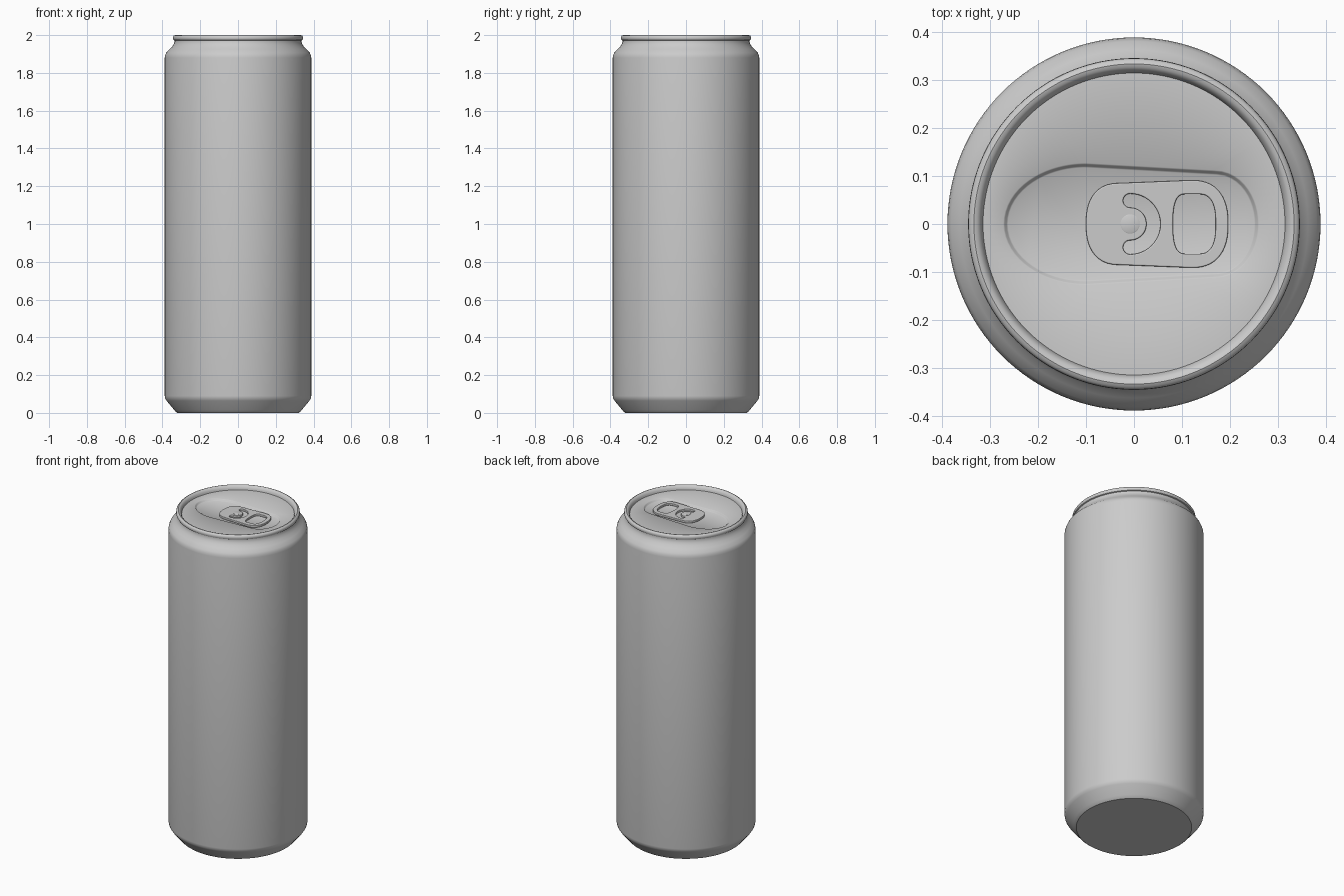
import bpy, bmesh, math

if "Cube" in bpy.data.objects:
    bpy.data.objects.remove(bpy.data.objects["Cube"])

N = 128
LID_Z, FLOOR_Z = 1.975, 1.963

metal = bpy.data.materials.new("brushed_grey_metal")
metal.diffuse_color = (0.6, 0.6, 0.6, 1)
metal.use_nodes = True
metal.node_tree.nodes["Principled BSDF"].inputs["Base Color"].default_value = metal.diffuse_color


def finish(ob, angle=35):
    ob.data.materials.clear()
    ob.data.materials.append(metal)
    bpy.ops.object.select_all(action='DESELECT')
    ob.select_set(True)
    bpy.context.view_layer.objects.active = ob
    bpy.ops.object.shade_smooth_by_angle(angle=math.radians(angle))


def rounded_outline(x0, a0, h0, x1, a1, h1, cx, n=N, p=2.0):
    """Tapered slot: straight sides from x0 to x1, superelliptic ends a0 and a1 long."""
    def inside(x, y):
        if x < x0:
            return ((x0 - x) / a0) ** p + (abs(y) / h0) ** p < 1
        if x > x1:
            return ((x - x1) / a1) ** p + (abs(y) / h1) ** p < 1
        return abs(y) < h0 + (h1 - h0) * (x - x0) / (x1 - x0)
    pts = []
    for i in range(n):
        t = 2 * math.pi * i / n
        lo, hi = 0.0, 1.0
        for _ in range(30):
            r = (lo + hi) / 2
            if inside(cx + r * math.cos(t), r * math.sin(t)):
                lo = r
            else:
                hi = r
        pts.append((cx + lo * math.cos(t), lo * math.sin(t)))
    return pts


def circle(r, n=N):
    return [(r * math.cos(2 * math.pi * i / n), r * math.sin(2 * math.pi * i / n)) for i in range(n)]


def loft(name, rings):
    """Skin a stack of (outline, z) rings and cap both ends."""
    bm = bmesh.new()
    loops = [[bm.verts.new((x, y, z)) for x, y in pts] for pts, z in rings]
    for a, b in zip(loops, loops[1:]):
        n = len(a)
        for i in range(n):
            j = (i + 1) % n
            bm.faces.new((a[i], a[j], b[j], b[i]))
    bm.faces.new(loops[0][::-1])
    bm.faces.new(loops[-1])
    me = bpy.data.meshes.new(name)
    bm.to_mesh(me)
    bm.free()
    ob = bpy.data.objects.new(name, me)
    bpy.context.collection.objects.link(ob)
    return ob


# can: base, wall, shoulder, rolled rim, then the lid with its pressed recess
profile = [(0.322, 0), (0.33, 0.006), (0.338, 0.016), (0.378, 0.064), (0.386, 0.077), (0.388, 0.09),
           (0.388, 1.88), (0.386, 1.893), (0.380, 1.907), (0.362, 1.925), (0.348, 1.94),
           (0.340, 1.953), (0.336, 1.965), (0.336, 1.972), (0.342, 1.975), (0.345, 1.982),
           (0.344, 1.991), (0.340, 1.997), (0.333, 2.0), (0.326, 1.998), (0.320, 1.992),
           (0.316, 1.984), (0.314, LID_Z)]
rings = [(circle(r), z) for r, z in profile]
for inset, z in ((0, LID_Z), (0.003, LID_Z - 0.002), (0.007, FLOOR_Z + 0.002), (0.010, FLOOR_Z)):
    rings.append((rounded_outline(-0.10, 0.172 - inset, 0.127 - inset,
                                  0.17, 0.09 - inset, 0.112 - inset, 0), z))
finish(loft("can_body", rings))

# pull tab: flat plate with a finger hole and a curved slot around the rivet
RX = -0.008
slot = []
for cy, r, start, end in ((0, 0.063, -90, 90), (0.0485, 0.0145, 90, 270),
                          (0, 0.034, 90, -90), (-0.0485, 0.0145, 90, 270)):
    for i in range(24):
        t = math.radians(start + (end - start) * i / 24)
        slot.append((RX + r * math.cos(t), cy + r * math.sin(t)))
outlines = [rounded_outline(-0.03, 0.07, 0.085, 0.12, 0.076, 0.091, 0.05, 96, 2.4),
            rounded_outline(0.105, 0.024, 0.062, 0.135, 0.035, 0.062, 0.125, 64, 2.6),
            slot]
cu = bpy.data.curves.new("pull_tab", 'CURVE')
cu.dimensions = '2D'
cu.fill_mode = 'BOTH'
cu.extrude, cu.bevel_depth, cu.bevel_resolution, cu.offset = 0.004, 0.0025, 2, -0.0025
for pts in outlines:
    sp = cu.splines.new('POLY')
    sp.points.add(len(pts) - 1)
    for p, (x, y) in zip(sp.points, pts):
        p.co = (x, y, 0, 1)
    sp.use_cyclic_u = True
tab = bpy.data.objects.new("pull_tab", cu)
tab.location.z = FLOOR_Z + 0.0065
bpy.context.collection.objects.link(tab)
bpy.ops.object.select_all(action='DESELECT')
tab.select_set(True)
bpy.context.view_layer.objects.active = tab
bpy.ops.object.convert(target='MESH')
finish(bpy.context.view_layer.objects.active)

# rivet holding the tab
rivet = [(0.02, FLOOR_Z), (0.02, 1.977), (0.018, 1.978)]
finish(loft("rivet", [([(x + RX, y) for x, y in circle(r, 32)], z) for r, z in rivet]))
